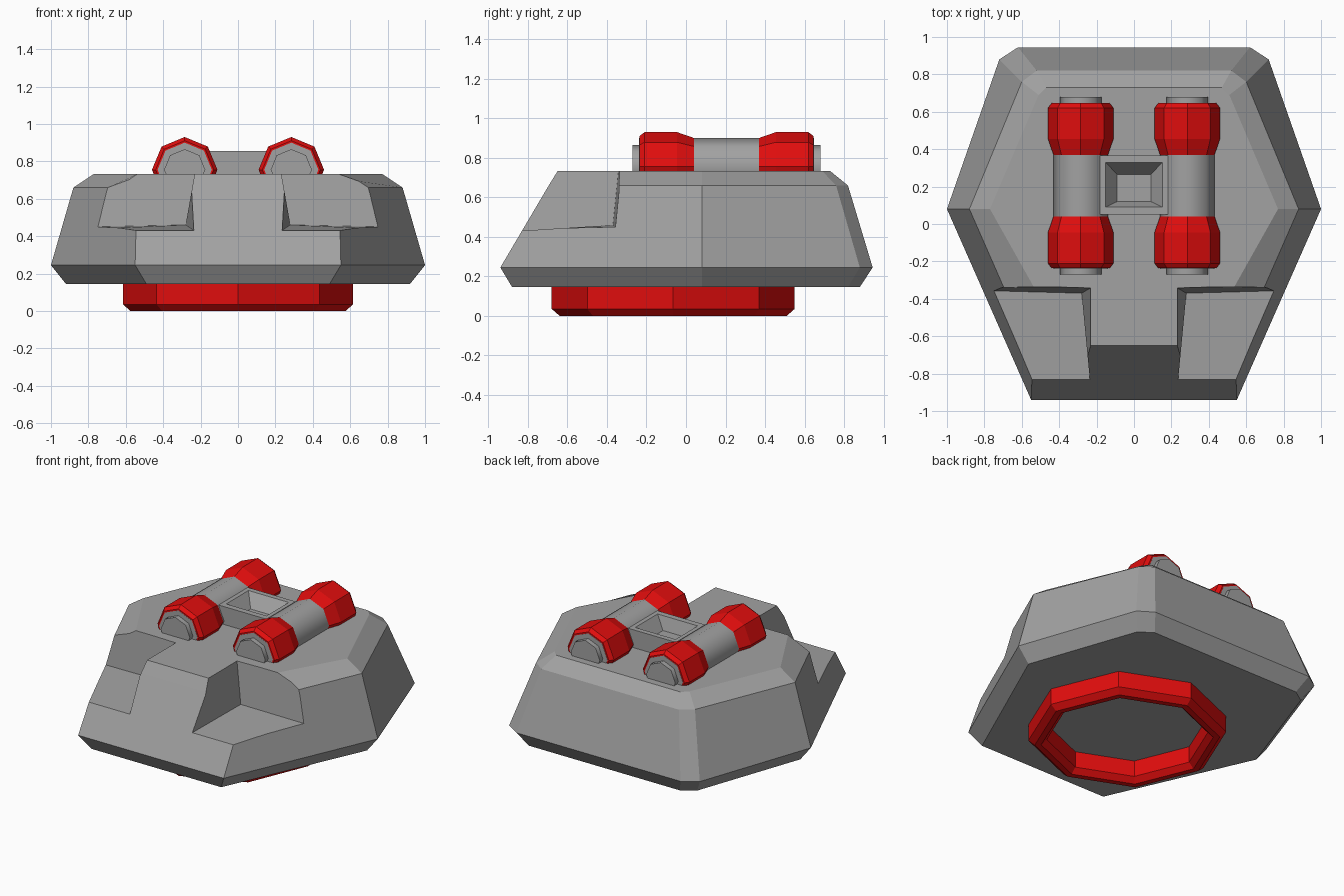
import bpy, bmesh, math
from mathutils import Matrix, Vector

if "Cube" in bpy.data.objects:
    bpy.data.objects.remove(bpy.data.objects["Cube"], do_unlink=True)


def material(name, rgb):
    mat = bpy.data.materials.new(name)
    mat.use_nodes = True
    colour = (*rgb, 1)
    mat.diffuse_color = colour
    mat.node_tree.nodes["Principled BSDF"].inputs["Base Color"].default_value = colour
    return mat


GREY = material("armour grey", (0.36, 0.36, 0.36))
RED = material("bright red", (0.75, 0.004, 0.004))


def finish(name, bm, mat):
    bmesh.ops.recalc_face_normals(bm, faces=bm.faces)
    mesh = bpy.data.meshes.new(name)
    bm.to_mesh(mesh)
    bm.free()
    mesh.materials.append(mat)
    obj = bpy.data.objects.new(name, mesh)
    bpy.context.collection.objects.link(obj)
    return obj


def loft(name, rings, mat, closed=False):
    """Skin a list of equal point rings; cap both ends, or join last to first."""
    bm = bmesh.new()
    rows = [[bm.verts.new(p) for p in ring] for ring in rings]
    pairs = list(zip(rows, rows[1:]))
    if closed:
        pairs.append((rows[-1], rows[0]))
    else:
        bm.faces.new(rows[0])
        bm.faces.new(rows[-1])
    for low, high in pairs:
        for i in range(len(low)):
            j = (i + 1) % len(low)
            bm.faces.new((low[i], low[j], high[j], high[i]))
    return finish(name, bm, mat)


def octagon(radius, height, frame):
    return [frame @ Vector((radius * math.cos(math.tau * i / 8),
                            radius * math.sin(math.tau * i / 8), height))
            for i in range(8)]


def lathe(name, profile, frame, mat, closed=False):
    return loft(name, [octagon(r, h, frame) for r, h in profile], mat, closed)


def carve(target, cutter):
    mod = target.modifiers.new("carve", "BOOLEAN")
    mod.operation = "DIFFERENCE"
    mod.solver = "EXACT"
    mod.object = cutter
    bpy.context.view_layer.update()
    bpy.context.view_layer.objects.active = target
    bpy.ops.object.modifier_apply(modifier=mod.name)
    bpy.data.objects.remove(cutter, do_unlink=True)


def rectangle(x, y0, y1, z):
    return [(-x, y0, z), (x, y0, z), (x, y1, z), (-x, y1, z)]


# Armoured body: right half of each level, mirrored
levels = [
    (0.145, [(0.49, -0.88), (0.92, 0.08), (0.66, 0.82), (0.57, 0.88)]),
    (0.245, [(0.55, -0.94), (1.0, 0.08), (0.72, 0.88), (0.62, 0.945)]),
    (0.66, [(0.54, -0.695), (0.88, 0.08), (0.6, 0.76), (0.52, 0.82)]),
    (0.733, [(0.36, -0.65), (0.77, 0.08), (0.51, 0.69), (0.47, 0.73)]),
]
body = loft("body", [[(x, y, z) for x, y in half] +
                     [(-x, y, z) for x, y in reversed(half)]
                     for z, half in levels], GREY)

# Stepped recesses at the front corners
for side in (1, -1):
    floor = [(0.28, -0.37, 0.46), (0.22, -1.0, 0.42), (1.2, -1.0, 0.42), (1.2, -0.345, 0.44)]
    rim = [(0.22, -0.335, 0.8), (0.22, -1.0, 0.8), (1.2, -1.0, 0.8), (1.2, -0.335, 0.8)]
    cutter = loft("recess_cutter", [[(side * x, y, z) for x, y, z in ring]
                                    for ring in (floor, rim)], GREY)
    carve(body, cutter)

# Octagonal mounting ring underneath
lathe("mounting_ring",
      [(0.615, 0.147), (0.615, 0.035), (0.575, 0), (0.535, 0), (0.5, 0.035), (0.5, 0.147)],
      Matrix.Translation((0, -0.065, 0)), RED, closed=True)

# Twin barrels on the roof, each with two red collars
for side, label in ((1, "left"), (-1, "right")):
    centre = Matrix.Translation((side * 0.285, 0.205, 0.755))
    barrel = lathe(label + "_barrel",
                   [(0.11, -0.475), (0.11, -0.442), (0.145, -0.442),
                    (0.145, 0.442), (0.11, 0.442), (0.11, 0.475)],
                   centre @ Matrix.Rotation(math.pi / 2, 4, "X"), GREY)
    bpy.ops.object.select_all(action="DESELECT")
    barrel.select_set(True)
    bpy.context.view_layer.objects.active = barrel
    bpy.ops.object.shade_smooth_by_angle(angle=math.radians(50))
    for end, turn in (("front", math.pi / 2), ("back", -math.pi / 2)):
        lathe(f"{label}_{end}_collar",
              [(0.142, 0.155), (0.175, 0.25), (0.175, 0.415), (0.155, 0.441), (0.142, 0.441)],
              centre @ Matrix.Rotation(turn, 4, "X"), RED)

# Hollow bridge block between the barrels
loft("bridge_block",
     [rectangle(0.2, 0.05, 0.365, 0.72), rectangle(0.2, 0.05, 0.365, 0.855),
      rectangle(0.152, 0.09, 0.33, 0.855), rectangle(0.09, 0.12, 0.265, 0.77)], GREY)
